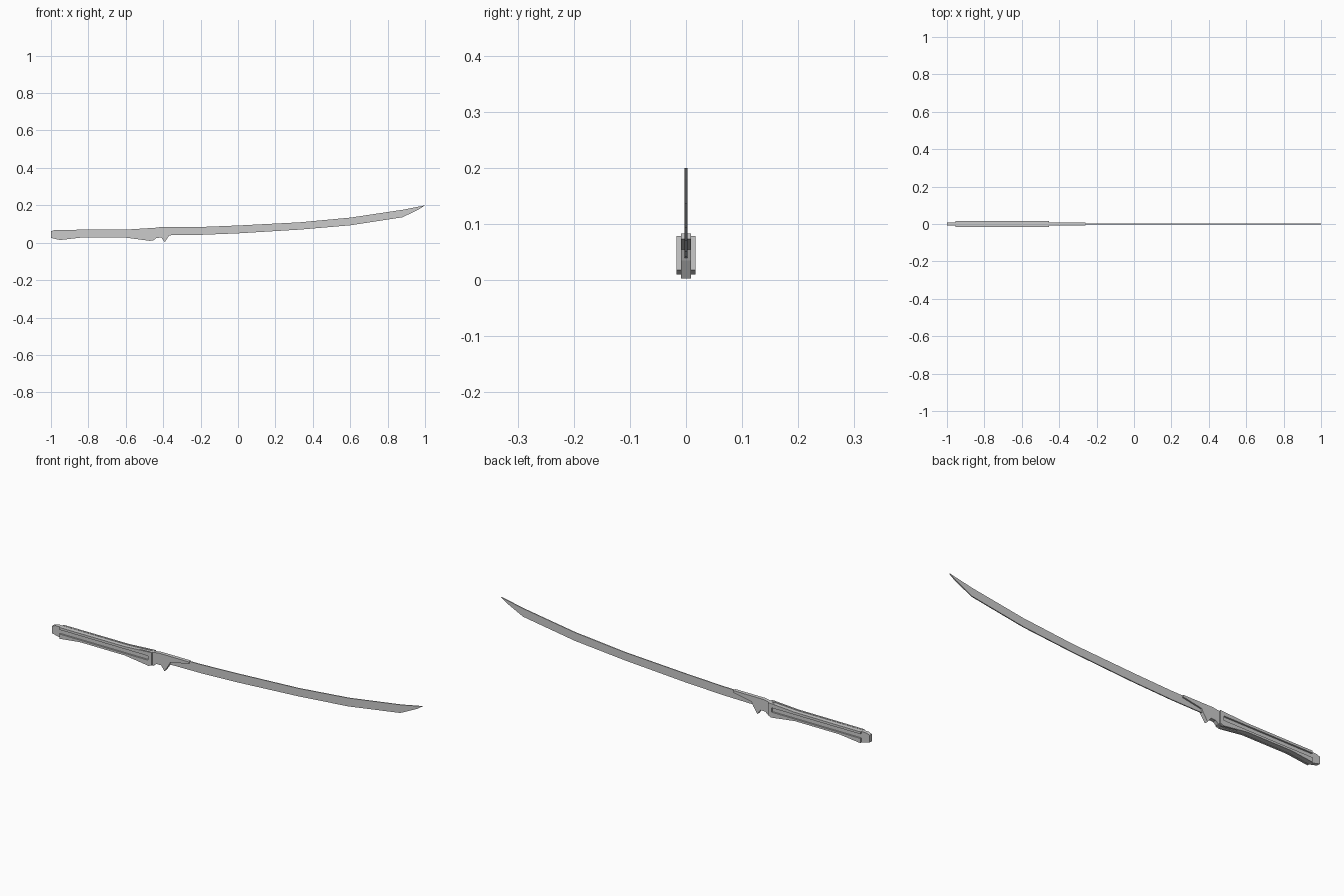
import bpy, bmesh


def extrude_profile(name, points, half):
    """Solid plate from an x-z outline, centred on y = 0."""
    bm = bmesh.new()
    face = bm.faces.new([bm.verts.new((x, -half, z)) for x, z in points])
    ext = bmesh.ops.extrude_face_region(bm, geom=[face])
    verts = [g for g in ext["geom"] if isinstance(g, bmesh.types.BMVert)]
    bmesh.ops.translate(bm, verts=verts, vec=(0, 2 * half, 0))
    bmesh.ops.recalc_face_normals(bm, faces=bm.faces)
    mesh = bpy.data.meshes.new(name)
    bm.to_mesh(mesh)
    bm.free()
    obj = bpy.data.objects.new(name, mesh)
    bpy.context.collection.objects.link(obj)
    return obj


# Blade: gently curved flat bar with a slanted tip
spine = [(-0.42, 0.081), (-0.2, 0.084), (0.0, 0.092), (0.33, 0.109),
         (0.6, 0.134), (0.88, 0.176), (1.0, 0.2)]
edge = [(0.97, 0.18), (0.88, 0.136), (0.6, 0.093), (0.33, 0.07), (0.0, 0.05),
        (-0.2, 0.042), (-0.42, 0.039)]
extrude_profile("blade", spine + edge, 0.0025)

# Tang core: shows as the pommel and as the groove floor
extrude_profile("handle_core", [
    (-1.0, 0.061), (-0.98, 0.068), (-0.6, 0.068), (-0.45, 0.076),
    (-0.45, 0.014), (-0.6, 0.028), (-0.85, 0.028), (-0.955, 0.015),
    (-1.0, 0.026)], 0.009)

# Collar with the finger hook and the tapered strip along the blade
extrude_profile("collar", [
    (-0.455, 0.078), (-0.42, 0.083), (-0.26, 0.083), (-0.26, 0.073),
    (-0.36, 0.055), (-0.37, 0.035), (-0.392, 0.003), (-0.41, 0.027),
    (-0.435, 0.026), (-0.452, 0.013), (-0.47, 0.01), (-0.47, 0.077)], 0.009)

# Grip: two side panels, slotted lengthwise and open at the pommel
outline = [
    (-0.955, 0.069), (-0.6, 0.07), (-0.455, 0.079), (-0.455, 0.018),
    (-0.472, 0.01), (-0.6, 0.027), (-0.84, 0.027), (-0.955, 0.014),
    (-0.955, 0.037), (-0.475, 0.037), (-0.475, 0.058), (-0.955, 0.058)]
for side, y in (("front", -0.0125), ("back", 0.0125)):
    panel = extrude_profile("grip_panel_" + side, outline, 0.0045)
    panel.location.y = y
